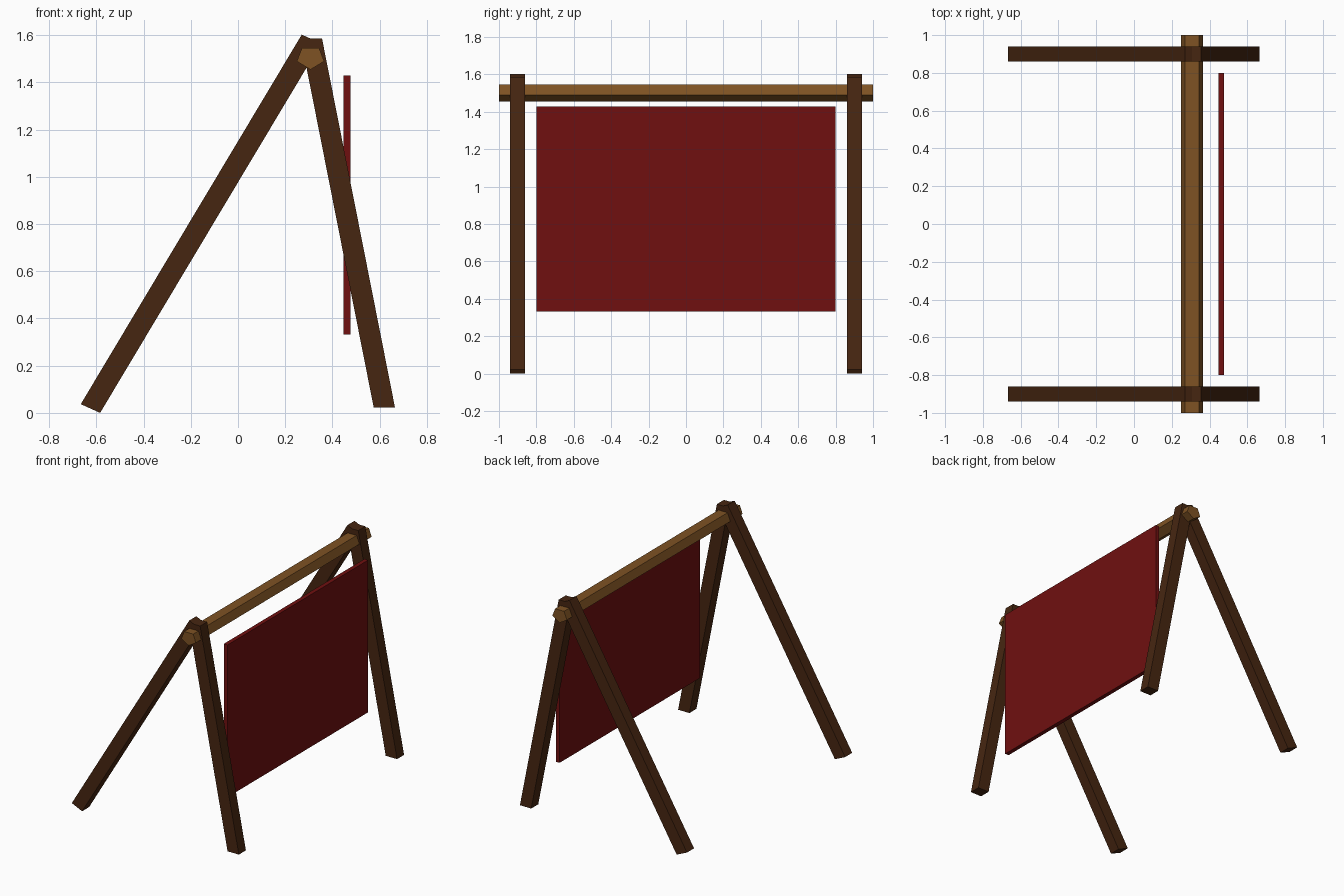
import bpy, math

if "Cube" in bpy.data.objects:
    bpy.data.objects.remove(bpy.data.objects["Cube"])


def material(name, rgb):
    m = bpy.data.materials.new(name)
    m.diffuse_color = (*rgb, 1)
    m.use_nodes = True
    m.node_tree.nodes["Principled BSDF"].inputs["Base Color"].default_value = m.diffuse_color
    return m


dark_wood = material("dark wood", (0.062, 0.019, 0.0055))
light_wood = material("light wood", (0.21, 0.085, 0.017))
red = material("red cloth", (0.16, 0.005, 0.005))


def prism(name, profile, y0, y1, mat):
    """Extrude an x-z profile (counter-clockwise from the front) along y."""
    n = len(profile)
    verts = [(x, y, z) for y in (y0, y1) for x, z in profile]
    faces = [tuple(range(n)), tuple(range(2 * n - 1, n - 1, -1))]
    faces += [(i, i + n, (i + 1) % n + n, (i + 1) % n) for i in range(n)]
    me = bpy.data.meshes.new(name)
    me.from_pydata(verts, [], faces)
    me.materials.append(mat)
    ob = bpy.data.objects.new(name, me)
    bpy.context.collection.objects.link(ob)
    return ob


# Legs: slanted beams, one pair at each end
back_leg = [(-0.666, 0.037), (-0.584, 0.0), (0.352, 1.565), (0.270, 1.602)]
front_leg = [(0.575, 0.022), (0.665, 0.022), (0.356, 1.585), (0.266, 1.585)]
for side, y in (("near", -0.9), ("far", 0.9)):
    prism(side + "_back_leg", back_leg, y - 0.04, y + 0.04, dark_wood)
    prism(side + "_front_leg", front_leg, y - 0.04, y + 0.04, dark_wood)

# Five-sided ridge pole, point down
angles = [math.radians(-90 + 72 * i) for i in range(5)]
pole = [(0.307 + 0.061 * math.cos(a), 1.505 + 0.051 * math.sin(a)) for a in angles]
prism("ridge_pole", pole, -1, 1, light_wood)

# Hanging panel
prism("hanging_panel", [(0.447, 0.332), (0.477, 0.332), (0.477, 1.428), (0.447, 1.428)],
      -0.8, 0.8, red)
